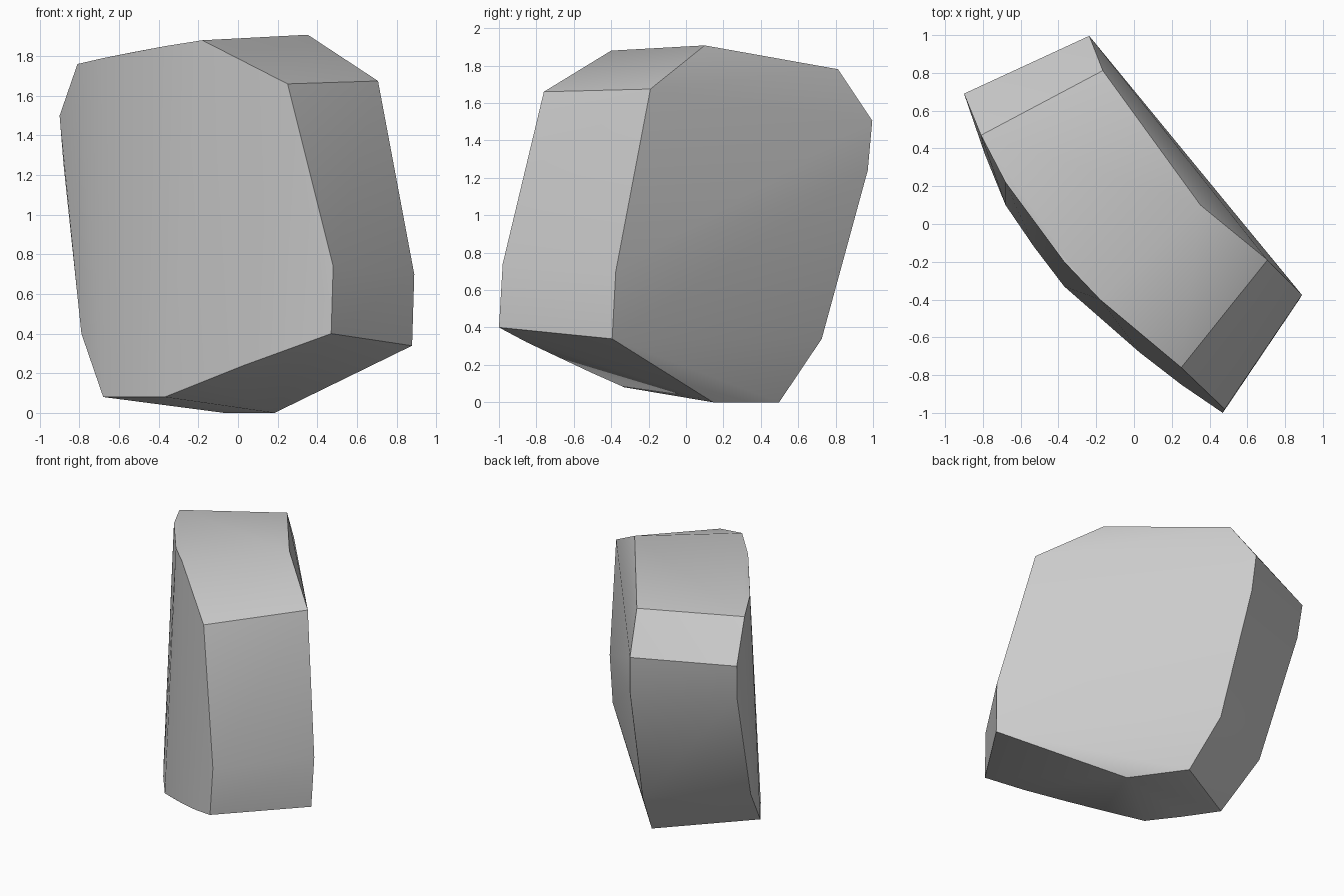
import bpy
import bmesh
import math
from mathutils import Vector

# Remove the default cube only
default_cube = bpy.data.objects.get("Cube")
if default_cube:
    bpy.data.objects.remove(default_cube, do_unlink=True)


def make_material(name, colour):
    material = bpy.data.materials.new(name)
    material.use_nodes = True
    material.diffuse_color = colour
    shader = material.node_tree.nodes["Principled BSDF"]
    shader.inputs["Base Color"].default_value = colour
    return material


# Corners of the bowed outer face, going round its outline
outer_corners = [
    (-.81, .47, 1.76), (-.18, -.4, 1.88), (.25, -.76, 1.66),
    (.48, -.98, .74), (.47, -1, .4), (-.37, -.33, .08),
    (-.68, .1, .08), (-.79, .37, .4), (-.88, .66, 1.25), (-.9, .69, 1.5),
]

# Points that round the upper and lower rims of the outer face
outer_rims = [
    (-.68, .22, 1.79), (-.53, .02, 1.82), (-.37, -.2, 1.85),
    (-.53, -.12, .08), (-.16, -.51, .16), (.03, -.68, .24), (.25, -.85, .32),
]

THICKNESS = .73


def inner_corner(corner):
    """Step through the slab towards the centre of the bow."""
    x, y, z = corner
    angle = math.radians(41 + 10.2 * (x - y))
    inward = Vector((math.cos(angle), math.sin(angle), 0)) * THICKNESS
    lean = Vector((0, 0, .06 * z - .085))
    return Vector(corner) + inward + lean


def build_stone(name, points, material):
    """Wrap the corner points in one closed convex solid."""
    mesh = bpy.data.meshes.new(name)
    bm = bmesh.new()
    for point in points:
        bm.verts.new(point)
    hull = bmesh.ops.convex_hull(bm, input=bm.verts)
    loose = set(hull["geom_interior"]) | set(hull["geom_unused"])
    bmesh.ops.delete(bm, geom=[v for v in loose if isinstance(v, bmesh.types.BMVert)],
                     context="VERTS")
    # Merge the flat triangles back into clean faces
    bmesh.ops.dissolve_limit(bm, angle_limit=math.radians(1),
                             verts=bm.verts, edges=bm.edges)
    bmesh.ops.recalc_face_normals(bm, faces=bm.faces)
    bm.to_mesh(mesh)
    bm.free()
    mesh.materials.append(material)
    stone = bpy.data.objects.new(name, mesh)
    bpy.context.collection.objects.link(stone)
    return stone


# Single chipped stone slab
stone_grey = make_material("stone_grey", (.6, .6, .6, 1))
inner_corners = [inner_corner(corner) for corner in outer_corners]
stone = build_stone("stone_slab", outer_corners + outer_rims + inner_corners, stone_grey)

# Soft shading on the bowed face, crisp chipped edges
bpy.ops.object.select_all(action="DESELECT")
stone.select_set(True)
bpy.context.view_layer.objects.active = stone
bpy.ops.object.shade_smooth_by_angle(angle=math.radians(30))
